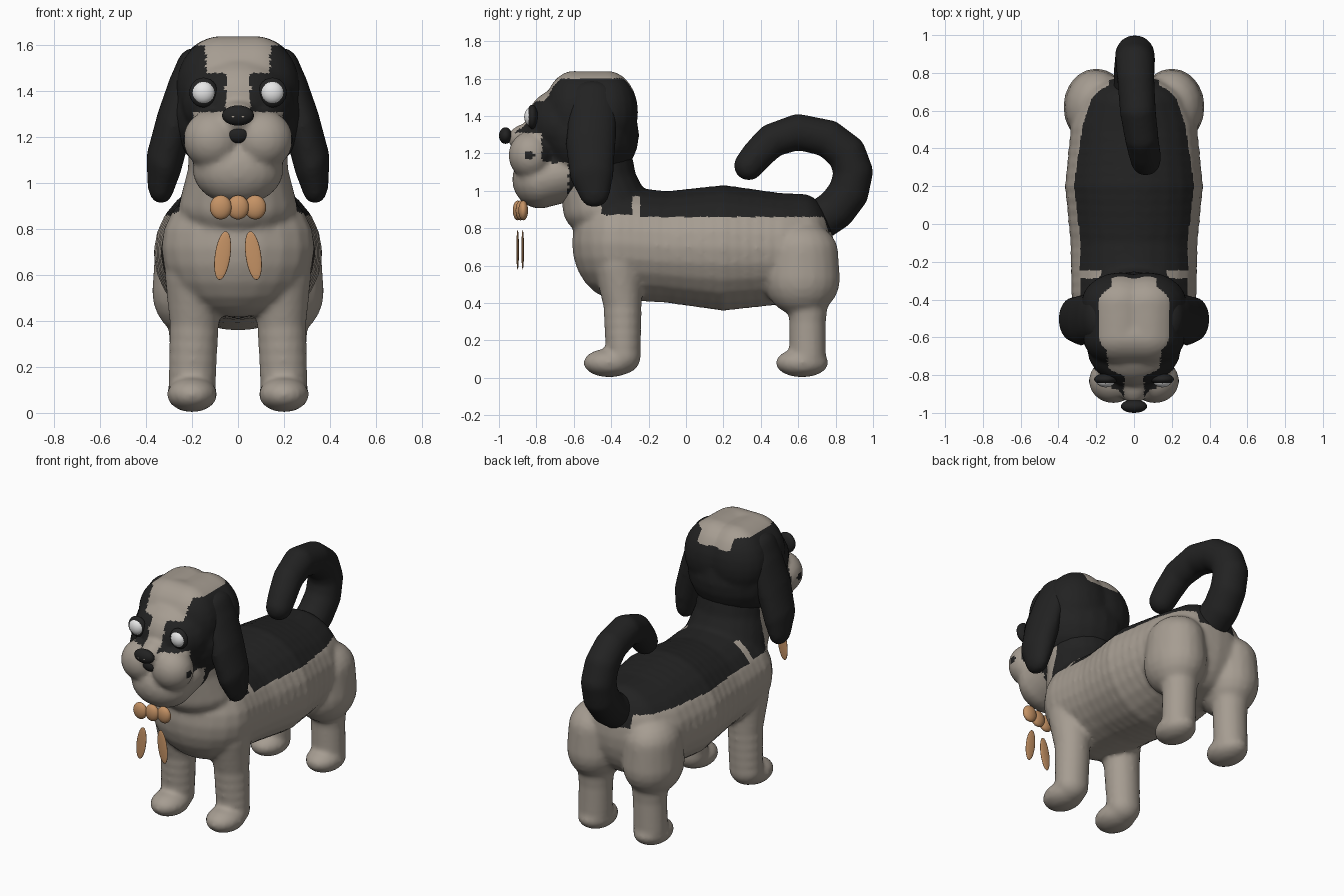
import bpy
import bmesh
from mathutils import Matrix, Vector

cube = bpy.data.objects.get("Cube")
if cube:
    bpy.data.objects.remove(cube)


def material(name, colour):
    mat = bpy.data.materials.new(name)
    mat.use_nodes = True
    rgba = (*colour, 1)
    mat.diffuse_color = rgba
    shader = next(n for n in mat.node_tree.nodes if n.type == 'BSDF_PRINCIPLED')
    shader.inputs["Base Color"].default_value = rgba
    return mat


BEIGE = material("beige fur", (.38, .335, .285))
BLACK = material("black fur", (.016, .016, .016))
WHITE = material("eye white", (.85, .85, .85))
TAN = material("tan beads", (.56, .29, .13))


def unit_sphere():
    bm = bmesh.new()
    bmesh.ops.create_uvsphere(bm, u_segments=20, v_segments=12, radius=1)
    verts = [v.co.copy() for v in bm.verts]
    faces = [[v.index for v in f.verts] for f in bm.faces]
    bm.free()
    return verts, faces


SPHERE_VERTS, SPHERE_FACES = unit_sphere()


def build(name, blobs, mats, tilt=0):
    """One mesh of ellipsoids, each given as centre and radii in x, y, z."""
    verts, faces = [], []
    for blob in blobs:
        start = len(verts)
        place = (Matrix.Translation(blob[:3]) @ Matrix.Rotation(tilt, 4, 'Y')
                 @ Matrix.Diagonal((*blob[3:], 1)))
        verts += [place @ v for v in SPHERE_VERTS]
        faces += [[start + i for i in f] for f in SPHERE_FACES]
    mesh = bpy.data.meshes.new(name)
    mesh.from_pydata(verts, [], faces)
    for mat in mats:
        mesh.materials.append(mat)
    mesh.shade_smooth()
    obj = bpy.data.objects.new(name, mesh)
    bpy.context.scene.collection.objects.link(obj)
    return obj


def sweep(points, steps=5):
    """Ellipsoids blended from point to point."""
    points = [Vector(p) for p in points]
    blobs = [points[0]]
    for a, b in zip(points, points[1:]):
        blobs += [a.lerp(b, i / steps) for i in range(1, steps + 1)]
    return blobs


def mirrored(points):
    return [(-p[0], *p[1:]) for p in points]


def sculpt(name, chains, mats, is_dark=None):
    """Fuse swept ellipsoids into one smooth skin, then colour it by rule."""
    obj = build(name, [b for chain in chains for b in sweep(chain)], mats)
    remesh = obj.modifiers.new("Fuse", 'REMESH')
    remesh.mode = 'VOXEL'
    remesh.voxel_size = .014
    smooth = obj.modifiers.new("Soften", 'SMOOTH')
    smooth.factor = .5
    smooth.iterations = 8
    graph = bpy.context.evaluated_depsgraph_get()
    mesh = bpy.data.meshes.new_from_object(obj.evaluated_get(graph))
    obj.modifiers.clear()
    obj.data = mesh
    mesh.materials.clear()
    for mat in mats:
        mesh.materials.append(mat)
    if is_dark:
        for face in mesh.polygons:
            face.material_index = int(is_dark(face.center))
    mesh.shade_smooth()


# Body: torso, neck, thighs, legs and paws
torso = [(0, -.36, .72, .335, .25, .305), (0, -.1, .70, .34, .2, .3),
         (0, .2, .695, .37, .2, .338), (0, .5, .69, .34, .2, .3),
         (0, .62, .7, .29, .17, .285)]
neck = [(0, -.42, .9, .26, .24, .16), (0, -.47, 1.05, .22, .21, .15),
        (0, -.5, 1.2, .22, .21, .15)]
thigh = [(.2, .62, .53, .175, .205, .2), (.2, .62, .67, .165, .195, .16)]
hind_leg = [(.195, .65, .5, .12, .12, .11), (.195, .65, .3, .105, .1, .1),
            (.2, .65, .12, .105, .1, .1)]
hind_paw = [(.2, .62, .08, .11, .142, .077)]
front_leg = [(.19, -.36, .6, .13, .13, .15), (.19, -.34, .4, .11, .105, .1),
             (.2, -.335, .12, .105, .095, .1)]
front_paw = [(.2, -.41, .08, .11, .14, .077)]


def body_dark(p):
    saddle = p.z > .86 and p.y > -.24
    shoulder = p.z > .87 and -.45 < p.y < -.29
    nape = p.z > .97 and p.y > -.45
    rump = p.z > .78 and p.y > .7 and abs(p.x) < .13
    return saddle or shoulder or nape or rump


limbs = [thigh, hind_leg, hind_paw, front_leg, front_paw]
sculpt("body", [torso, neck] + limbs + [mirrored(c) for c in limbs],
       (BEIGE, BLACK), body_dark)

# Head: broad crown, face, muzzle, jowls and chin
crown = [(.07, -.42, 1.42, .21, .165, .222), (.07, -.6, 1.42, .2, .16, .222),
         (-.07, -.6, 1.42, .2, .16, .222), (-.07, -.42, 1.42, .21, .165, .222)]
skull = [(0, -.52, 1.3, .3, .27, .27)]
face = [(0, -.66, 1.35, .25, .2, .2)]
muzzle = [(0, -.8, 1.28, .1, .155, .09)]
jowl = [(.11, -.83, 1.19, .13, .12, .13)]
chin = [(0, -.78, 1.06, .2, .15, .155), (0, -.62, 1.1, .2, .2, .15)]


def head_dark(p):
    x = abs(p.x)
    if (p.y + .835) ** 2 + (p.z - 1.19) ** 2 < .025 ** 2 and x > .1:
        return True  # cheek spot
    cap = p.z > 1.6
    back_scallop = p.z > 1.53 and x < .12 and p.y > -.4
    forehead = p.z > 1.48 and x < .14 and p.y < -.5
    blaze = p.z > 1.3 and x < .055 and p.y < -.6
    snout = p.z < 1.31 and p.y < -.77
    jaw = p.z < 1.15 and p.y < -.63
    return not (cap or back_scallop or forehead or blaze or snout or jaw)


sculpt("head", [crown, skull, face, muzzle, jowl, mirrored(jowl), chin],
       (BEIGE, BLACK), head_dark)

# Drooping ears
ear = [(.19, -.5, 1.5, .08, .13, .09), (.24, -.5, 1.4, .07, .13, .1),
       (.28, -.51, 1.25, .08, .135, .12), (.32, -.505, 1.1, .08, .12, .12),
       (.335, -.49, 1.0, .06, .085, .09)]
sculpt("left_ear", [ear], (BLACK,))
sculpt("right_ear", [mirrored(ear)], (BLACK,))

# Curled tail, tapering to the tip: x, y, z, radius
curl = [(0, .71, .84, .11), (0, .8, .9, .11), (.005, .87, .99, .108),
        (.005, .895, 1.1, .106), (.005, .86, 1.2, .104), (.01, .76, 1.28, .1),
        (.02, .6, 1.315, .097), (.04, .46, 1.27, .091),
        (.055, .38, 1.19, .086), (.062, .335, 1.135, .08)]
sculpt("tail", [[(x, y, z, r, r, r) for x, y, z, r in curl]], (BLACK,))

# Eyes with dark rims, and nostrils
for side, s in (("left", 1), ("right", -1)):
    build(side + "_eye_rim", [(s * .15, -.822, 1.395, .062, .03, .065)], [BLACK])
    build(side + "_eye", [(s * .15, -.83, 1.395, .05, .035, .05)], [WHITE])
    build(side + "_nostril", [(s * .02, -.993, 1.29, .009, .006, .006)], [BEIGE])

# Nose and mouth
build("nose", [(0, -.965, 1.295, .07, .035, .044)], [BLACK])
build("mouth", [(0, -.905, 1.215, .055, .03, .04)], [BLACK])

# Collar beads and hanging pendants
for i, name in enumerate(("right_bead", "middle_bead", "left_bead")):
    build(name, [((i - 1) * .075, -.9 + i * .015, .895, .048, .026, .053)], [TAN])
for name, s, y in (("right_pendant", -1, -.9), ("left_pendant", 1, -.873)):
    build(name, [(s * .067, y, .685, .034, .007, .107)], [TAN], -s * .14)
